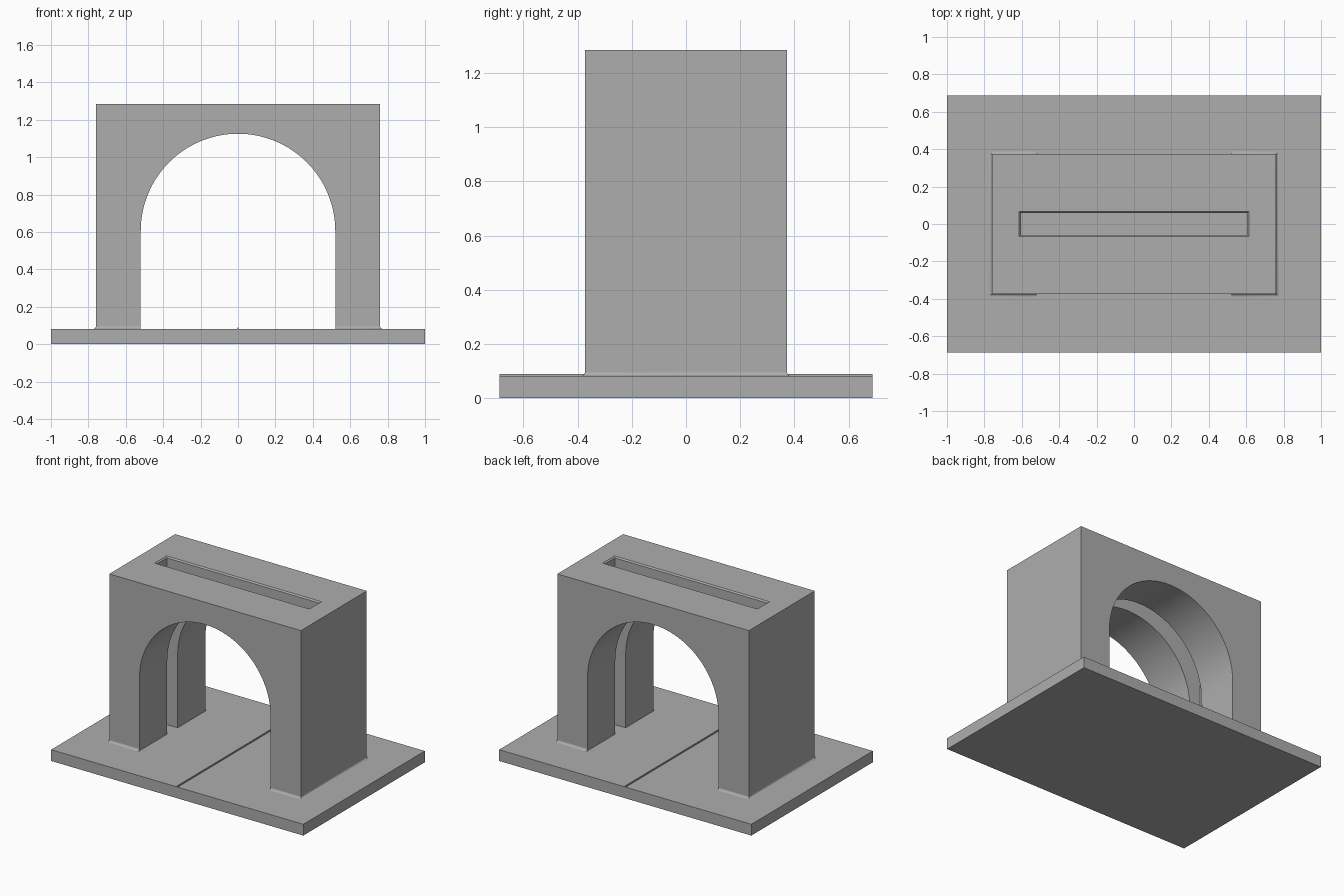
import bpy, bmesh, math

if "Cube" in bpy.data.objects:
    bpy.data.objects.remove(bpy.data.objects["Cube"])

BASE_TOP, TOP = 0.081, 1.285
HALF_W, HALF_D = 0.76, 0.373      # arch block half sizes
R, SPRING = 0.52, 0.605           # opening radius and spring height

grey = bpy.data.materials.new("grey")
grey.diffuse_color = (0.42, 0.42, 0.42, 1)
grey.use_nodes = True
grey.node_tree.nodes["Principled BSDF"].inputs["Base Color"].default_value = grey.diffuse_color


def add_object(name, bm):
    bmesh.ops.recalc_face_normals(bm, faces=bm.faces)
    mesh = bpy.data.meshes.new(name)
    bm.to_mesh(mesh)
    bm.free()
    mesh.materials.append(grey)
    obj = bpy.data.objects.new(name, mesh)
    bpy.context.collection.objects.link(obj)
    return obj


def smooth(obj):
    bpy.ops.object.select_all(action='DESELECT')
    obj.select_set(True)
    bpy.context.view_layer.objects.active = obj
    bpy.ops.object.shade_smooth_by_angle(angle=math.radians(30))


def loft(name, rings):
    """Skin a stack of closed rings and cap both ends."""
    bm = bmesh.new()
    rows = [[bm.verts.new(p) for p in ring] for ring in rings]
    n = len(rows[0])
    for a, b in zip(rows, rows[1:]):
        for i in range(n):
            j = (i + 1) % n
            bm.faces.new((a[i], a[j], b[j], b[i]))
    bm.faces.new(rows[0])
    bm.faces.new(rows[-1])
    return add_object(name, bm)


def rect(hx, hy, z):
    return [(-hx, -hy, z), (hx, -hy, z), (hx, hy, z), (-hx, hy, z)]


# Base plate and the thin centre ridge across it
loft("base_plate", [rect(1, 0.688, 0), rect(1, 0.688, BASE_TOP)])
loft("centre_ridge", [rect(0.004, 0.688, BASE_TOP - 0.01), rect(0.004, 0.688, 0.089)])

# Arch block: front profile extruded through its depth
profile = [(R, BASE_TOP), (HALF_W, BASE_TOP), (HALF_W, TOP),
           (-HALF_W, TOP), (-HALF_W, BASE_TOP), (-R, BASE_TOP)]
STEPS = 64
for i in range(STEPS + 1):
    a = math.pi * (1 - i / STEPS)
    profile.append((R * math.cos(a), SPRING + R * math.sin(a)))
arch = loft("arch_block", [[(x, y, z) for x, z in profile] for y in (-HALF_D, HALF_D)])

# Panel slot with a chamfered mouth, cut from the top down both legs
SX, SY, C = 0.605, 0.059, 0.009
cutter = loft("slot_cutter", [rect(SX, SY, 0.03), rect(SX, SY, TOP - C),
                              rect(SX + C, SY + C, TOP), rect(SX + C, SY + C, TOP + 0.1)])
cutter.hide_render = True
cutter.hide_set(True)
cut = arch.modifiers.new("slot", 'BOOLEAN')
cut.operation, cut.solver, cut.object = 'DIFFERENCE', 'EXACT', cutter
bpy.context.view_layer.objects.active = arch
bpy.ops.object.modifier_apply(modifier="slot")
bpy.data.objects.remove(cutter)
smooth(arch)

# Concave fillets where the legs meet the base, on the three outer sides
F = 0.016
section = [(F * (1 - math.sin(t)), BASE_TOP + F * (1 - math.cos(t)))
           for t in (math.pi / 2 * k / 8 for k in range(9))]
section.append((0, BASE_TOP))
for side, s in (("left", -1), ("right", 1)):
    rings = []
    for x, y, cx, cy in ((R, -HALF_D, 0, -1), (HALF_W, -HALF_D, 1, -1),
                         (HALF_W, HALF_D, 1, 1), (R, HALF_D, 0, 1)):
        rings.append([(s * (x + cx * o), y + cy * o, z) for o, z in section])
    smooth(loft(side + "_leg_fillet", rings))
